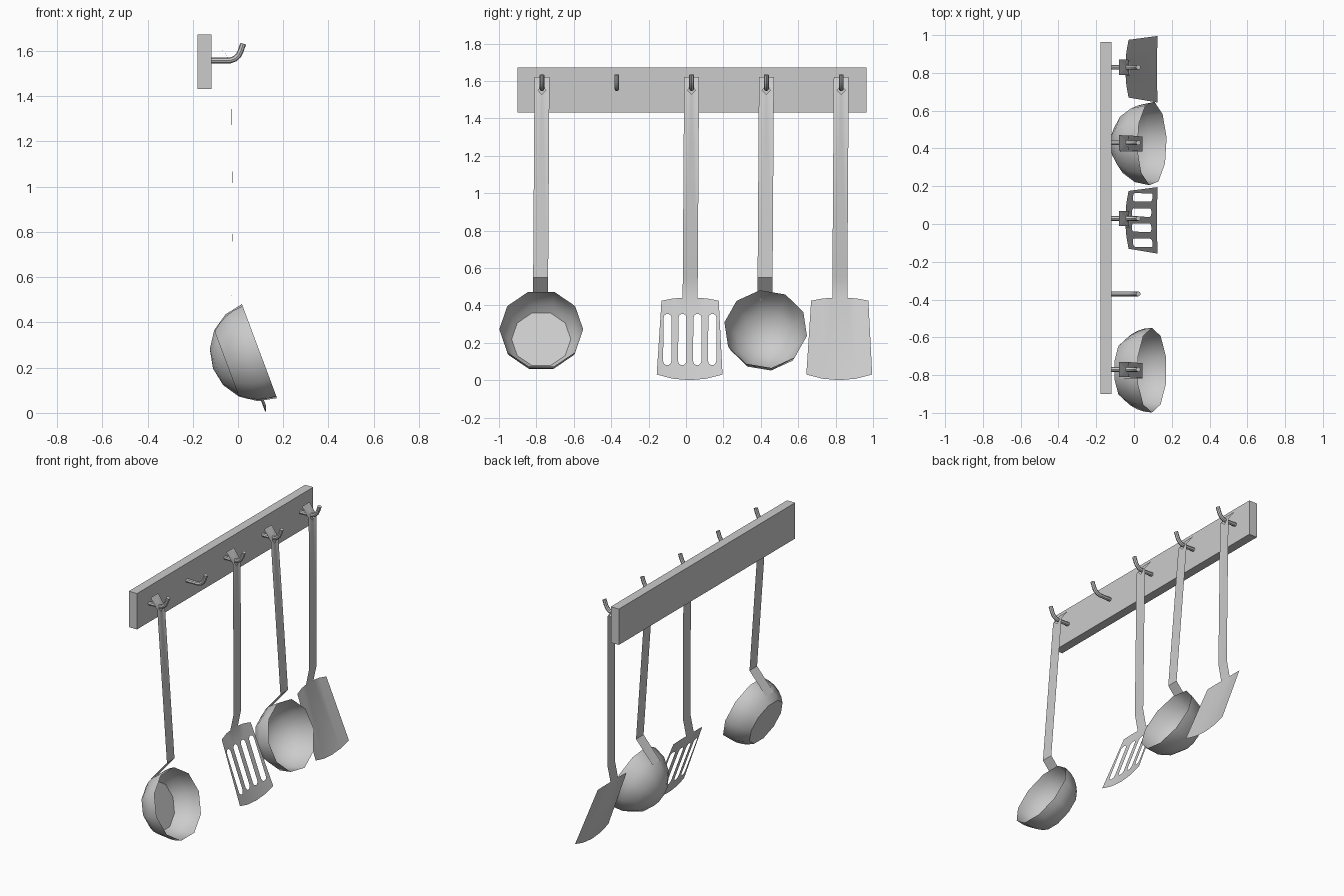
import bpy, bmesh, math
from mathutils import Vector, Matrix

cube = bpy.data.objects.get("Cube")
if cube:
    bpy.data.objects.remove(cube, do_unlink=True)

grey = bpy.data.materials.new("plain grey")
grey.use_nodes = True
COLOUR = (0.6, 0.6, 0.6, 1)
grey.diffuse_color = COLOUR
grey.node_tree.nodes["Principled BSDF"].inputs["Base Color"].default_value = COLOUR


def finish(obj, smooth=True):
    obj.data.materials.append(grey)
    bpy.ops.object.select_all(action='DESELECT')
    obj.select_set(True)
    bpy.context.view_layer.objects.active = obj
    if obj.type == 'CURVE':
        bpy.ops.object.convert(target='MESH')
    if smooth:
        bpy.ops.object.shade_smooth_by_angle(angle=math.radians(40))


def add_mesh(name, bm, smooth=True):
    mesh = bpy.data.meshes.new(name)
    bm.to_mesh(mesh)
    bm.free()
    obj = bpy.data.objects.new(name, mesh)
    bpy.context.collection.objects.link(obj)
    finish(obj, smooth)


def lerp_profile(profile, z):
    """x on a bent side profile given as (z, x) points from the top down."""
    for (z0, x0), (z1, x1) in zip(profile, profile[1:]):
        if z >= z1:
            break
    return x0 + (x1 - x0) * (z - z0) / (z1 - z0)


def sheet(name, loops, profile, y, y_cuts=(), curl=0.0):
    """Flat outline with holes, cut at the bend lines, then bent to the profile."""
    bm = bmesh.new()
    for loop in loops:
        vs = [bm.verts.new((0, a, b)) for a, b in loop]
        for i, v in enumerate(vs):
            bm.edges.new((v, vs[i - 1]))
    bmesh.ops.triangle_fill(bm, use_beauty=True, use_dissolve=False,
                            edges=bm.edges[:], normal=(1, 0, 0))
    planes = [((0, 0, z), (0, 0, 1)) for z, x in profile[1:-1]]
    planes += [((0, c, 0), (0, 1, 0)) for c in y_cuts]
    for co, no in planes:
        bmesh.ops.bisect_plane(bm, geom=bm.verts[:] + bm.edges[:] + bm.faces[:],
                               plane_co=co, plane_no=no, dist=1e-5)
    for v in bm.verts:
        v.co.x = lerp_profile(profile, v.co.z) + curl * v.co.y ** 2
        v.co.y += y - 0.008 * (1.62 - v.co.z) / 1.2
    add_mesh(name, bm)


def slot(c, low, high, r, n=5):
    """Rounded upright slot outline."""
    arc = [math.pi * i / n for i in range(n + 1)]
    top = [(c + r * math.cos(a), high - r + r * math.sin(a)) for a in arc]
    return top + [(c - r * math.cos(a), low + r - r * math.sin(a)) for a in arc]


def mirrored(half):
    return half + [(-a, b) for a, b in reversed(half) if a > 0]


HALF = 0.04
HOLE = [(0.022, 1.55), (0, 1.572), (-0.022, 1.55), (0, 1.528)]


def spatula(name, y, slots):
    half = [(HALF, 1.62), (HALF, 0.44), (0.09, 0.437), (0.153, 0.425),
            (0.176, 0.03), (0.09, 0.008), (0, 0)]
    profile = [(1.62, -0.08), (1.55, -0.03), (0.55, -0.022), (0.44, -0.045), (0, 0.122)]
    holes = [HOLE] + [slot(c, 0.08, 0.355, 0.022) for c in slots]
    sheet(name, [mirrored(half)] + holes, profile, y,
          y_cuts=(-0.09, -HALF, HALF, 0.09), curl=0.45)


def ladle(name, y, phase, sweep):
    # Bent handle reaching the back of the bowl
    profile = [(1.62, -0.08), (1.55, -0.03), (0.55, 0.046), (0.41, -0.075)]
    sheet(name + "_handle", [mirrored([(HALF, 1.62), (HALF, 0.41)]), HOLE], profile, y)
    # Bowl: rings of a tilted half ball, ending in a flat base or a round pole
    radius, sides, rings = 0.224, 10, 4
    bm = bmesh.new()
    previous = None
    for r in range(rings + 1):
        t = math.radians(sweep) * r / rings
        rad, depth = radius * math.cos(t), radius * 0.98 * math.sin(t)
        if rad < 0.01:
            pole = bm.verts.new((0, 0, -depth))
            for i in range(sides):
                bm.faces.new((previous[i - 1], pole, previous[i]))
            break
        ring = []
        for i in range(sides):
            a = math.radians(phase) + 2 * math.pi * i / sides
            ring.append(bm.verts.new((rad * math.sin(a), rad * math.cos(a), -depth)))
        if previous:
            for i in range(sides):
                bm.faces.new((previous[i - 1], ring[i - 1], ring[i], previous[i]))
        previous = ring
    else:
        base = bm.faces.new(previous)
        for e in base.edges:
            e.smooth = False
    bmesh.ops.recalc_face_normals(bm, faces=bm.faces[:])
    # Local z becomes the opening direction, local x points down the rim
    tilt = Matrix.Rotation(math.radians(69.5), 4, 'Y')
    bmesh.ops.transform(bm, verts=bm.verts[:],
                        matrix=Matrix.Translation((0.095, y - 0.004, 0.273)) @ tilt)
    add_mesh(name + "_bowl", bm)


def hook(name, y):
    curve = bpy.data.curves.new(name, 'CURVE')
    curve.dimensions = '3D'
    curve.bevel_depth = 0.013
    curve.bevel_resolution = 2
    curve.use_fill_caps = True
    path = [(-0.125, 1.558), (-0.035, 1.558), (-0.015, 1.565), (0.002, 1.58),
            (0.012, 1.6), (0.023, 1.632)]
    spline = curve.splines.new('POLY')
    spline.points.add(len(path) - 1)
    for p, (x, z) in zip(spline.points, path):
        p.co = (x, y, z, 1)
    obj = bpy.data.objects.new(name, curve)
    bpy.context.collection.objects.link(obj)
    finish(obj)


# Wall rail
bm = bmesh.new()
bmesh.ops.create_cube(bm, size=1)
bmesh.ops.scale(bm, vec=Vector((0.06, 1.864, 0.24)), verts=bm.verts)
bmesh.ops.translate(bm, vec=Vector((-0.148, 0.032, 1.552)), verts=bm.verts)
add_mesh("wall_rail", bm, smooth=False)

# Five hooks, one left empty
HOOK_Y = [-0.77 + 0.4 * i for i in range(5)]
for i, y in enumerate(HOOK_Y):
    hook(f"hook_{i + 1}", y)

# Hanging utensils
ladle("flat_ladle", HOOK_Y[0], 0, 45)
spatula("slotted_spatula", HOOK_Y[2], [-0.12, -0.04, 0.04, 0.12])
ladle("round_ladle", HOOK_Y[3], 10, 90)
spatula("plain_spatula", HOOK_Y[4], [])
